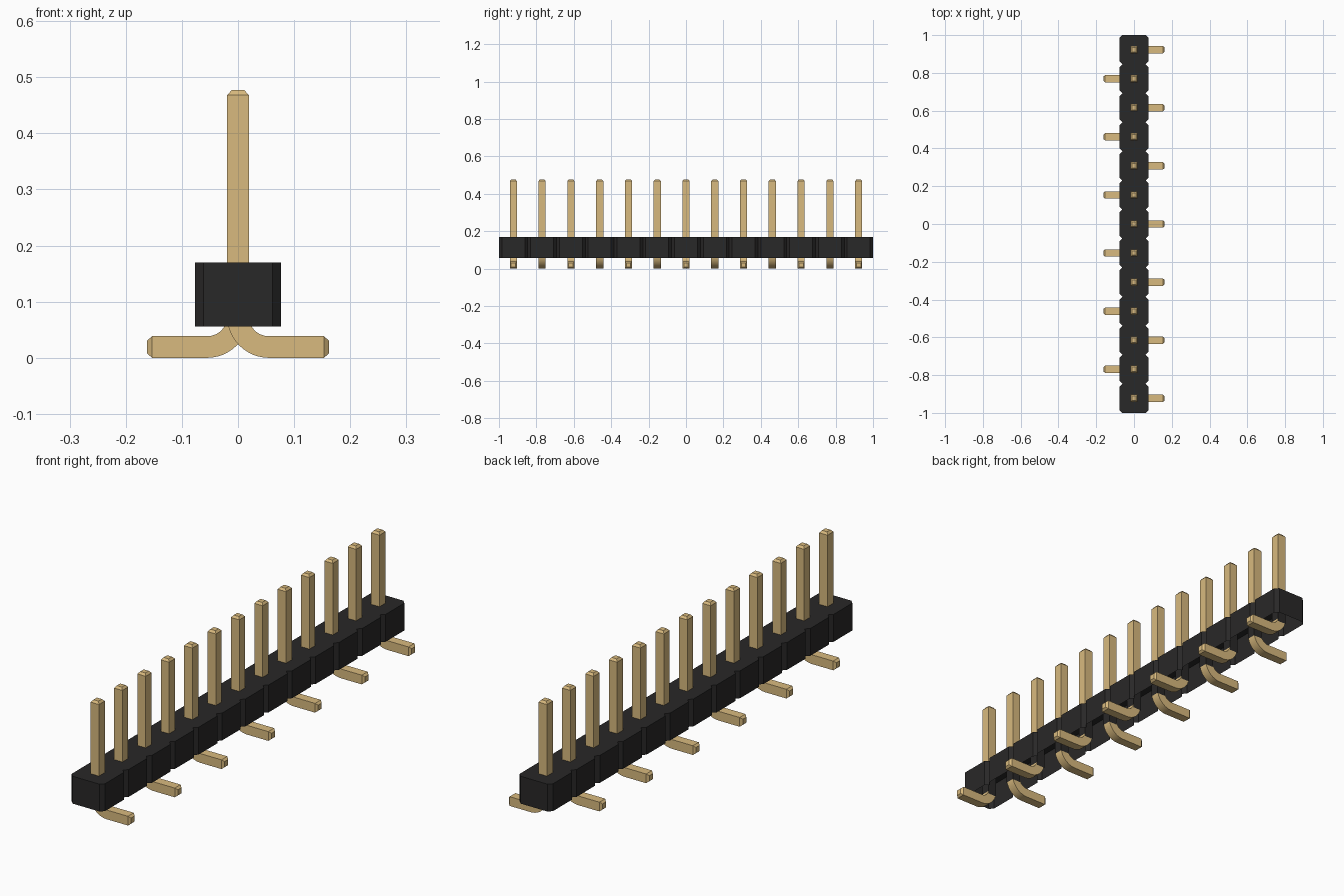
import bpy, bmesh, math
from mathutils import Vector

cube = bpy.data.objects.get("Cube")
if cube:
    bpy.data.objects.remove(cube, do_unlink=True)

COUNT = 13
PITCH = 2 / COUNT
HALF = PITCH / 2
CHAMFER = PITCH / 10
BODY_LOW, BODY_TOP = 0.056, 0.17
PIN = PITCH / 8              # half thickness of a pin
PIN_TOP, REACH, TIP = 0.477, 0.162, 0.009
BEND = 0.055                 # bend radius of the pin's centre line


def material(name, color, roughness):
    mat = bpy.data.materials.new(name)
    mat.use_nodes = True
    mat.diffuse_color = color
    shader = mat.node_tree.nodes["Principled BSDF"]
    shader.inputs["Base Color"].default_value = color
    shader.inputs["Roughness"].default_value = roughness
    return mat


black = material("black plastic", (0.022, 0.021, 0.021, 1), 0.6)
gold = material("pale gold", (0.69, 0.49, 0.21, 1), 0.5)


def finish(bm, name, mat):
    bmesh.ops.recalc_face_normals(bm, faces=bm.faces)
    mesh = bpy.data.meshes.new(name)
    bm.to_mesh(mesh)
    bm.free()
    mesh.materials.append(mat)
    obj = bpy.data.objects.new(name, mesh)
    bpy.context.collection.objects.link(obj)
    return obj


def bridge(bm, a, b):
    for i in range(len(a)):
        j = (i + 1) % len(a)
        bm.faces.new((a[i], a[j], b[j], b[i]))


def prism(bm, outline, low, high):
    """Upright walls with a top cap, open underneath."""
    lower = [bm.verts.new((x, y, low)) for x, y in outline]
    upper = [bm.verts.new((x, y, high)) for x, y in outline]
    bridge(bm, lower, upper)
    bm.faces.new(upper)


def pin_path():
    """Centre line from the upper tip to the foot: x, z, angle, scale."""
    path = [(0, PIN_TOP, 0, 0.6), (0, PIN_TOP - TIP, 0, 1)]
    steps = 12
    for i in range(steps + 1):
        a = math.pi / 2 * i / steps
        path.append((BEND * (1 - math.cos(a)),
                     PIN + BEND * (1 - math.sin(a)), a, 1))
    path.append((REACH - TIP, PIN, math.pi / 2, 1))
    path.append((REACH, PIN, math.pi / 2, 0.6))
    return path


def make_pin(index, y, side):
    bm = bmesh.new()
    rings = []
    for x, z, a, scale in pin_path():
        across = Vector((side * math.cos(a), 0, math.sin(a)))
        depth = Vector((0, 1, 0))
        center = Vector((side * x, y, z))
        r = PIN * scale
        rings.append([bm.verts.new(center + across * u * r + depth * v * r)
                      for u, v in ((-1, -1), (1, -1), (1, 1), (-1, 1))])
    for a, b in zip(rings, rings[1:]):
        bridge(bm, a, b)
    bm.faces.new(rings[0])
    bm.faces.new(rings[-1])
    pin = finish(bm, f"pin_{index + 1}", gold)
    bpy.ops.object.select_all(action="DESELECT")
    pin.select_set(True)
    bpy.context.view_layer.objects.active = pin
    bpy.ops.object.shade_smooth_by_angle(angle=math.radians(20))


rows = [(i - (COUNT - 1) / 2) * PITCH for i in range(COUNT)]

# Housing: one chamfered segment per pin, notched where segments meet
right_side = []
for y in rows:
    right_side += [(HALF - CHAMFER, y - HALF), (HALF, y - HALF + CHAMFER),
                   (HALF, y + HALF - CHAMFER)]
right_side.append((HALF - CHAMFER, rows[-1] + HALF))
outline = right_side + [(-x, y) for x, y in reversed(right_side)]
body = bmesh.new()
prism(body, outline, BODY_LOW, BODY_TOP)
finish(body, "housing", black)

# Sleeves hold the pins inside the hollow housing
sleeves = bmesh.new()
s = PIN + 0.0006
for y in rows:
    prism(sleeves, [(-s, y - s), (s, y - s), (s, y + s), (-s, y + s)],
          BODY_LOW, BODY_TOP - 0.001)
finish(sleeves, "pin_sleeves", black)

# Pins, with feet bent to alternating sides
for i, y in enumerate(rows):
    make_pin(i, y, 1 if i % 2 == 0 else -1)
